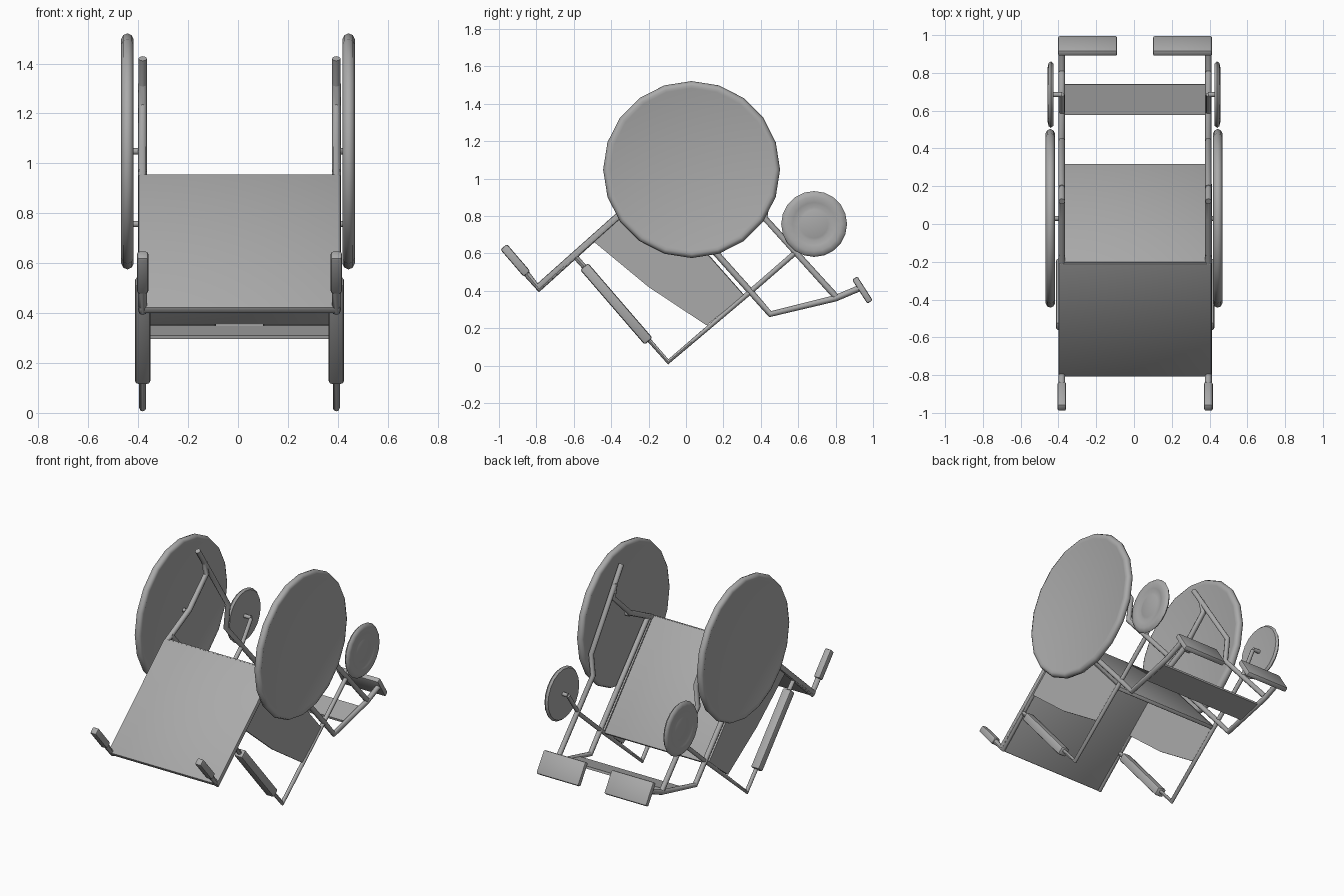
import bpy
import bmesh
import math
from mathutils import Vector

cube = bpy.data.objects.get("Cube")
if cube:
    bpy.data.objects.remove(cube, do_unlink=True)

grey = bpy.data.materials.new("plain grey")
grey.use_nodes = True
GREY = (0.4, 0.4, 0.4, 1)
grey.diffuse_color = GREY
grey.node_tree.nodes["Principled BSDF"].inputs["Base Color"].default_value = GREY

FRAME_X = 0.388   # half distance between the frame sides
SHIFT = 0.006     # frame sits slightly off centre


def finish(name, bm, angle=40):
    bmesh.ops.recalc_face_normals(bm, faces=bm.faces[:])
    mesh = bpy.data.meshes.new(name)
    bm.to_mesh(mesh)
    bm.free()
    mesh.materials.append(grey)
    mesh.shade_smooth()
    mesh.set_sharp_from_angle(angle=math.radians(angle))
    obj = bpy.data.objects.new(name, mesh)
    bpy.context.collection.objects.link(obj)
    return obj


def prism(name, outline, x0, x1, bevel=0.0):
    """Side outline of (y, z) points, extruded from x0 to x1."""
    bm = bmesh.new()
    face = bm.faces.new([bm.verts.new((x0, y, z)) for y, z in outline])
    ext = bmesh.ops.extrude_face_region(bm, geom=[face])
    moved = [g for g in ext["geom"] if isinstance(g, bmesh.types.BMVert)]
    bmesh.ops.translate(bm, verts=moved, vec=(x1 - x0, 0, 0))
    bmesh.ops.recalc_face_normals(bm, faces=bm.faces[:])
    if bevel:
        bmesh.ops.bevel(bm, geom=bm.edges[:], offset=bevel, segments=2,
                        profile=0.5, affect='EDGES')
    return finish(name, bm)


def slab(name, start, end, thick, x0, x1, bevel=0.0):
    """Box running from start to end in the side plane."""
    a, b = Vector(start), Vector(end)
    d = (b - a).normalized()
    n = Vector((-d.y, d.x)) * thick / 2
    return prism(name, [a + n, b + n, b - n, a - n], x0, x1, bevel)


def tube(name, points, radius):
    curve = bpy.data.curves.new(name, 'CURVE')
    curve.dimensions = '3D'
    curve.bevel_depth = radius
    curve.bevel_resolution = 2
    curve.use_fill_caps = True
    spline = curve.splines.new('POLY')
    spline.points.add(len(points) - 1)
    for p, co in zip(spline.points, points):
        p.co = (*co, 1)
    temp = bpy.data.objects.new(name, curve)
    bpy.context.collection.objects.link(temp)
    bpy.context.view_layer.update()
    mesh = bpy.data.meshes.new_from_object(
        temp.evaluated_get(bpy.context.evaluated_depsgraph_get()))
    bpy.data.objects.remove(temp, do_unlink=True)
    bm = bmesh.new()
    bm.from_mesh(mesh)
    bpy.data.meshes.remove(mesh)
    return finish(name, bm, 50)


def wheel(name, side, centre, profile, sides):
    """Lathe a (radius, x) profile about a sideways axle."""
    bm = bmesh.new()
    verts = [bm.verts.new((side * x, centre[0], centre[1] + r)) for r, x in profile]
    edges = [bm.edges.new(pair) for pair in zip(verts, verts[1:])]
    bmesh.ops.spin(bm, geom=verts + edges, cent=(0, *centre), axis=(1, 0, 0),
                   angle=math.tau, steps=sides, use_duplicate=False)
    bmesh.ops.remove_doubles(bm, verts=bm.verts[:], dist=0.0005)
    return finish(name, bm, 50)


# Cloth panels
half = FRAME_X + 0.017
slab("backrest", (-0.8, 0.41), (-0.2, 0.945), 0.036, SHIFT - half, SHIFT + half, 0.008)
slab("seat", (-0.21, 0.95), (0.31, 0.36), 0.025, SHIFT - 0.378, SHIFT + 0.378, 0.006)
slab("calf_strap", (0.58, 0.303), (0.74, 0.343), 0.016, SHIFT - 0.38, SHIFT + 0.38)

# Side paths, as (y, z)
PATHS = {
    "handle_tube": ([(-0.86, 0.50), (-0.785, 0.41), (-0.2, 0.945), (0.03, 1.06),
                     (0.21, 1.23), (0.19, 1.32)], 0.018),
    "lower_frame": ([(0.12, 1.42), (0.44, 0.94), (0.42, 0.79), (0.8, 0.37)], 0.017),
    "seat_rail": ([(-0.17, 0.97), (0.35, 0.39), (0.45, 0.275), (0.8, 0.36),
                   (0.93, 0.415)], 0.017),
    "armrest_tube": ([(-0.59, 0.58), (-0.095, 0.02), (0.35, 0.40), (0.58, 0.60)], 0.014),
    "caster_stem": ([(0.57, 0.59), (0.685, 0.755)], 0.013),
}
BIG_AXLE, SMALL_AXLE = (0.03, 1.048), (0.685, 0.757)
BIG_PROFILE = [(0, 0.424), (0.435, 0.424), (0.452, 0.419), (0.466, 0.427), (0.473, 0.443),
               (0.466, 0.46), (0.45, 0.468), (0.435, 0.463), (0, 0.466)]
SMALL_PROFILE = [(0, 0.43), (0.14, 0.43), (0.165, 0.427), (0.176, 0.44), (0.167, 0.452),
                 (0.145, 0.457), (0.115, 0.453), (0.09, 0.445), (0.075, 0.45), (0, 0.452)]

for side, label in ((1, "left"), (-1, "right")):
    x = SHIFT + side * FRAME_X

    # Frame tubes
    for part, (path, radius) in PATHS.items():
        tube(f"{label}_{part}", [(x, y, z) for y, z in path], radius)

    # Grips and armrest pads
    slab(f"{label}_grip", (-0.85, 0.49), (-0.975, 0.635), 0.046, x - 0.023, x + 0.023, 0.01)
    slab(f"{label}_armrest_pad", (-0.545, 0.53), (-0.2, 0.13), 0.056,
         x - 0.031, x + 0.031, 0.012)

    # Side guard
    prism(f"{label}_side_guard", [(-0.49, 0.66), (-0.2, 0.42), (0.11, 0.215),
                                  (0.31, 0.375), (-0.2, 0.95)], x - 0.006, x + 0.006)

    # Footplate
    inner, outer = SHIFT + side * 0.095, SHIFT + side * 0.408
    slab(f"{label}_footplate", (0.902, 0.468), (0.984, 0.34), 0.034,
         min(inner, outer), max(inner, outer), 0.009)

    # Wheels and axles
    wheel(f"{label}_big_wheel", side, BIG_AXLE, BIG_PROFILE, 20)
    wheel(f"{label}_caster_wheel", side, SMALL_AXLE, SMALL_PROFILE, 20)
    for part, axle in (("big_axle", BIG_AXLE), ("caster_axle", SMALL_AXLE)):
        tube(f"{label}_{part}", [(x, *axle), (side * 0.44, *axle)], 0.013)
